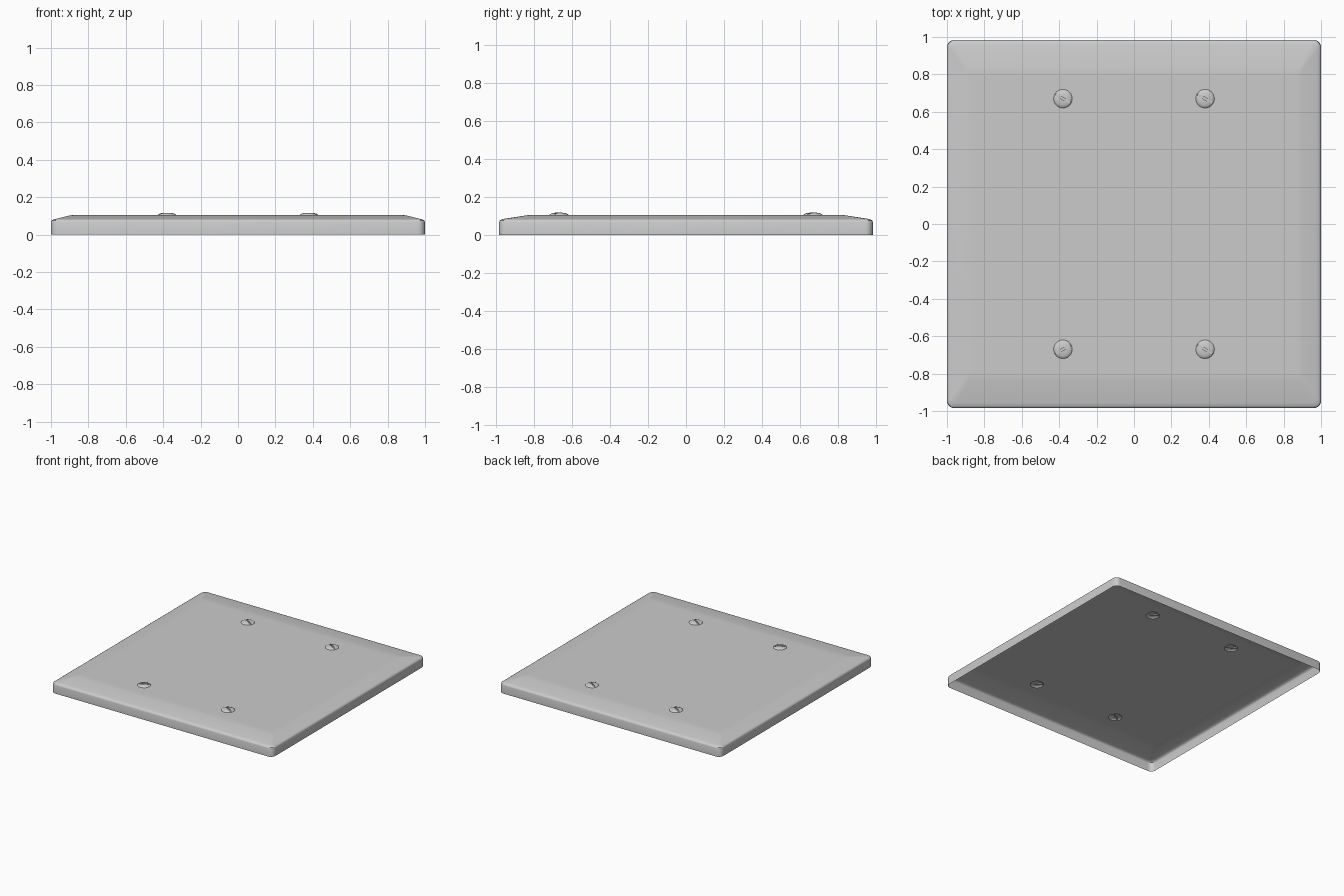
import bpy, bmesh, math
from mathutils import Matrix

if "Cube" in bpy.data.objects:
    bpy.data.objects.remove(bpy.data.objects["Cube"])

grey = bpy.data.materials.new("light_grey")
grey.diffuse_color = (0.6, 0.6, 0.6, 1)
grey.use_nodes = True
grey.node_tree.nodes["Principled BSDF"].inputs["Base Color"].default_value = grey.diffuse_color

TOP = 0.105        # height of the flat face
HOLE_R = 0.05      # screw hole radius
SIDES = 24
# screw x, y and slot angle in degrees
SCREWS = [(-0.38, 0.67, -30), (0.38, 0.67, -30),
          (-0.38, -0.67, 30), (0.38, -0.67, -30)]


def finish(bm, name, angle):
    mesh = bpy.data.meshes.new(name)
    bm.to_mesh(mesh)
    bm.free()
    mesh.materials.append(grey)
    obj = bpy.data.objects.new(name, mesh)
    bpy.context.collection.objects.link(obj)
    bpy.ops.object.select_all(action='DESELECT')
    obj.select_set(True)
    bpy.context.view_layer.objects.active = obj
    bpy.ops.object.shade_smooth_by_angle(angle=math.radians(angle))
    return obj


def rounded_ring(bm, hx, hy, r, z, n=6):
    """Closed rounded rectangle of vertices, counter-clockwise."""
    ring = []
    for k, (sx, sy) in enumerate([(1, 1), (-1, 1), (-1, -1), (1, -1)]):
        for i in range(n + 1):
            a = math.pi / 2 * (k + i / n)
            ring.append(bm.verts.new((sx * (hx - r) + r * math.cos(a),
                                      sy * (hy - r) + r * math.sin(a), z)))
    return ring


def bridge(bm, a, b):
    for i in range(len(a)):
        j = (i + 1) % len(a)
        bm.faces.new((a[i], a[j], b[j], b[i]))


def loop_edges(bm, ring):
    return [bm.edges.get((v, ring[i - 1])) or bm.edges.new((v, ring[i - 1]))
            for i, v in enumerate(ring)]


# Cover plate: thin open shell with upright rim, rolled edge and sloped border
bm = bmesh.new()
sections = [(1.0, 0.985, 0.04, 0.0), (1.0, 0.985, 0.04, 0.066),
            (0.997, 0.982, 0.038, 0.075), (0.988, 0.973, 0.034, 0.081),
            (0.972, 0.955, 0.03, 0.085), (0.90, 0.84, 0.015, 0.1027),
            (0.88, 0.81, 0.012, TOP), (0.85, 0.78, 0.01, TOP)]
rings = [rounded_ring(bm, *s) for s in sections]
for a, b in zip(rings, rings[1:]):
    bridge(bm, a, b)

# Flat face, filled around the four screw holes
edges = loop_edges(bm, rings[-1])
for x, y, _ in SCREWS:
    hole = [bm.verts.new((x + HOLE_R * math.cos(2 * math.pi * i / SIDES),
                          y + HOLE_R * math.sin(2 * math.pi * i / SIDES), TOP))
            for i in range(SIDES)]
    edges += loop_edges(bm, hole)
fill = bmesh.ops.triangle_fill(bm, use_beauty=True, use_dissolve=False,
                               edges=edges, normal=(0, 0, 1))
for f in fill["geom"]:
    if isinstance(f, bmesh.types.BMFace):
        f.normal_update()
        if f.normal.z < 0:
            f.normal_flip()
finish(bm, "cover_plate", 40)


def screw_head(name, x, y, angle):
    """Hollow domed cap with a slot sunk across it."""
    bm = bmesh.new()
    profile = [(HOLE_R, TOP), (0.046, 0.1095), (0.037, 0.1135),
               (0.024, 0.116), (0.010, 0.117)]
    caps = [[bm.verts.new((r * math.cos(2 * math.pi * i / SIDES),
                           r * math.sin(2 * math.pi * i / SIDES), z))
             for i in range(SIDES)] for r, z in profile]
    for a, b in zip(caps, caps[1:]):
        bridge(bm, a, b)
    bm.faces.new(caps[-1])
    # slot: cut a strip and sink it
    half = 0.006
    for s in (-half, half):
        bmesh.ops.bisect_plane(bm, geom=bm.verts[:] + bm.edges[:] + bm.faces[:],
                               plane_co=(0, s, 0), plane_no=(0, 1, 0))
    strip = [f for f in bm.faces if abs(f.calc_center_median().y) < half - 1e-5]
    ext = bmesh.ops.extrude_face_region(bm, geom=strip)
    for v in ext["geom"]:
        if isinstance(v, bmesh.types.BMVert):
            v.co.z = min(v.co.z, 0.1085)
    old = [f for f in strip if f.is_valid]
    if old:
        bmesh.ops.delete(bm, geom=old, context='FACES')
    bmesh.ops.remove_doubles(bm, verts=bm.verts[:], dist=1e-5)
    bm.transform(Matrix.Translation((x, y, 0))
                 @ Matrix.Rotation(math.radians(angle), 4, 'Z'))
    finish(bm, name, 35)


for i, (x, y, angle) in enumerate(SCREWS):
    screw_head(f"screw_head_{i + 1}", x, y, angle)
